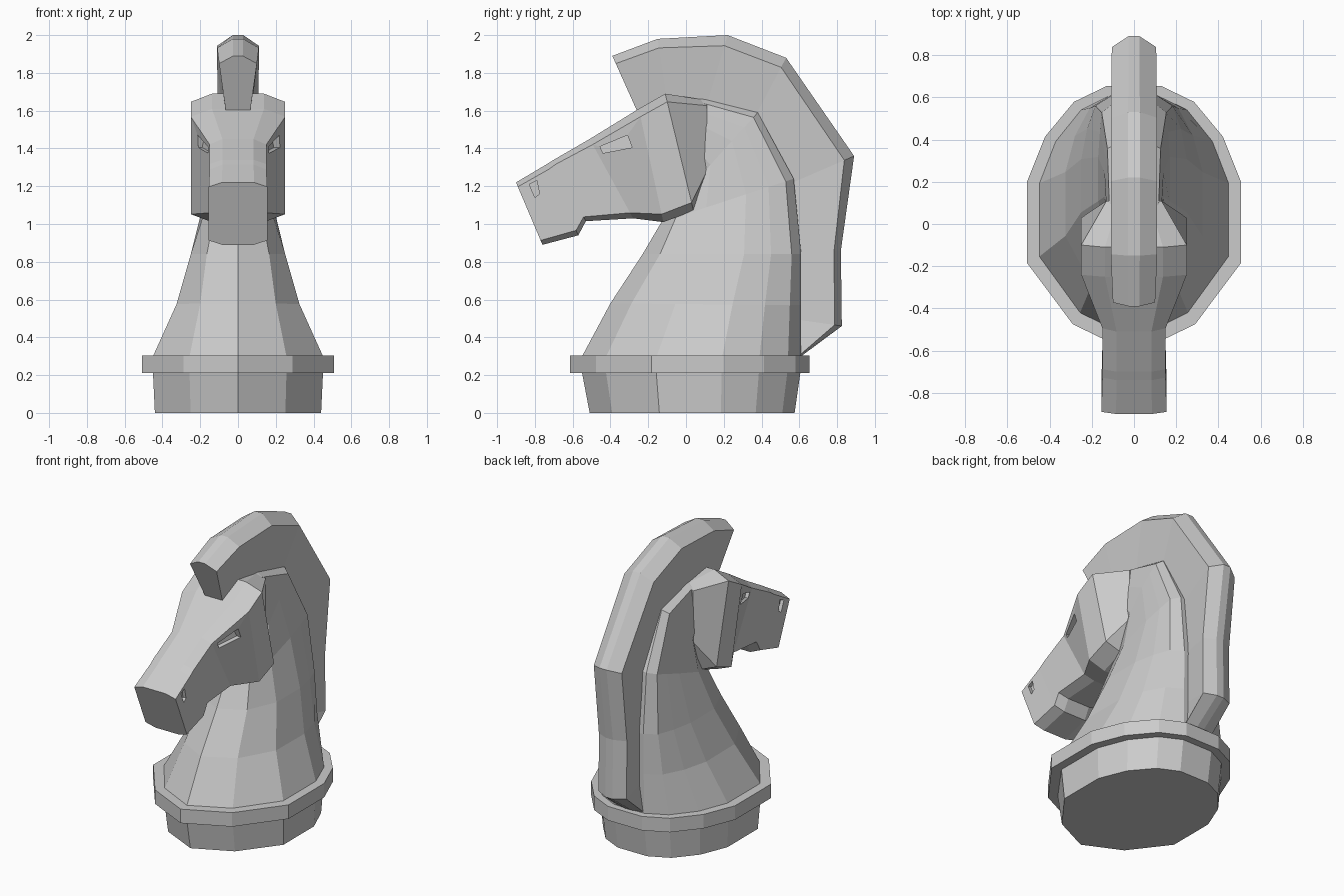
import bpy, bmesh

if "Cube" in bpy.data.objects:
    bpy.data.objects.remove(bpy.data.objects["Cube"])


def make_object(name, bm):
    bmesh.ops.recalc_face_normals(bm, faces=bm.faces)
    me = bpy.data.meshes.new(name)
    bm.to_mesh(me)
    bm.free()
    ob = bpy.data.objects.new(name, me)
    bpy.context.collection.objects.link(ob)
    return ob


def loft(name, stations, half, half2=None):
    """Skin symmetric sections. Station: (ya, za, yb, zb, half width[, mix]).
    half: (t from a to b, fraction of half width) for one side.
    half2: second section of equal length, blended in by mix."""
    bm = bmesh.new()
    rings = []
    for ya, za, yb, zb, w, *mix in stations:
        m = mix[0] if mix else 0
        side = [(t, f + (g - f) * m) for (t, f), (_, g) in zip(half, half2 or half)]
        loop = side + [(t, -f) for t, f in reversed(side) if f > 0]
        rings.append([bm.verts.new((f * w, ya + (yb - ya) * t, za + (zb - za) * t))
                      for t, f in loop])
    n = len(rings[0])
    for a, b in zip(rings, rings[1:]):
        for i in range(n):
            j = (i + 1) % n
            bm.faces.new((a[i], a[j], b[j], b[i]))
    bm.faces.new(rings[0])
    bm.faces.new(rings[-1])
    return make_object(name, bm)


def cut_pocket(target, name, corners, depths):
    """Sink a shallow polygonal pocket into both sides of the target."""
    for s in (1, -1):
        bm = bmesh.new()
        inner = [bm.verts.new((s * d, y, z)) for (y, z), d in zip(corners, depths)]
        outer = [bm.verts.new((s * 0.4, y, z)) for y, z in corners]
        bm.faces.new(inner)
        bm.faces.new(outer)
        n = len(corners)
        for i in range(n):
            j = (i + 1) % n
            bm.faces.new((inner[i], inner[j], outer[j], outer[i]))
        cutter = make_object(name, bm)
        cutter.hide_render = True
        cutter.hide_set(True)
        mod = target.modifiers.new(name, 'BOOLEAN')
        mod.operation = 'DIFFERENCE'
        mod.solver = 'EXACT'
        mod.object = cutter


# Sections, front to back: egg for base and low neck, slab for high neck
egg = [(0, 0), (.11, .57), (.34, 1), (.64, 1), (.81, .83), (.94, .56), (1, .25)]
slab = [(0, 0), (.11, .75), (.34, 1), (.64, 1), (.81, .95), (.94, .9), (1, .6)]

# Base: tapered plinth with overhanging rim
loft("base", [
    (-.51, 0, .575, 0, .44),
    (-.55, .21, .605, .21, .45),
    (-.615, .21, .655, .21, .508),
    (-.615, .305, .655, .305, .508),
], egg)

# Neck: arches up and forward into the head
loft("neck", [
    (-.55, .30, .61, .30, .45, 0),
    (-.40, .58, .61, .57, .325, .25),
    (-.23, .84, .61, .84, .25, .5),
    (-.13, 1.01, .57, 1.24, .17, 1),
    (.00, 1.17, .38, 1.59, .14, 1),
    (.00, 1.30, .10, 1.66, .13, 1),
    (-.10, 1.40, -.08, 1.68, .12, 1),
], egg, slab)

# Head: muzzle, widening cheeks, tapered back
head = loft("head", [
    (-.90, 1.22, -.76, .89, .155),
    (-.74, 1.315, -.57, .94, .15),
    (-.70, 1.34, -.53, 1.015, .15),
    (-.51, 1.45, -.28, 1.03, .15),
    (-.25, 1.61, -.12, 1.01, .25),
    (-.11, 1.69, .04, 1.07, .25),
    (.11, 1.655, .11, 1.25, .13),
], [(0, .55), (.07, 1), (.93, 1), (1, .55)])

# Eyes and nostrils
cut_pocket(head, "eye_cutter",
           [(-.455, 1.41), (-.31, 1.47), (-.285, 1.405), (-.44, 1.375)],
           [.13, .175, .19, .135])
cut_pocket(head, "nostril_cutter",
           [(-.83, 1.21), (-.79, 1.23), (-.775, 1.16), (-.80, 1.14)],
           [.13] * 4)

# Mane: ridged crest from forehead to base
loft("mane", [
    (-.39, 1.89, -.26, 1.60, .10),
    (-.15, 1.98, -.10, 1.64, .11),
    (.22, 2.0, .10, 1.60, .11),
    (.53, 1.88, .34, 1.52, .11),
    (.89, 1.36, .52, 1.20, .105),
    (.82, .86, .56, .84, .105),
    (.825, .46, .55, .50, .105),
    (.61, .30, .50, .30, .105),
], [(0, .25), (.14, 1), (1, .65)])
